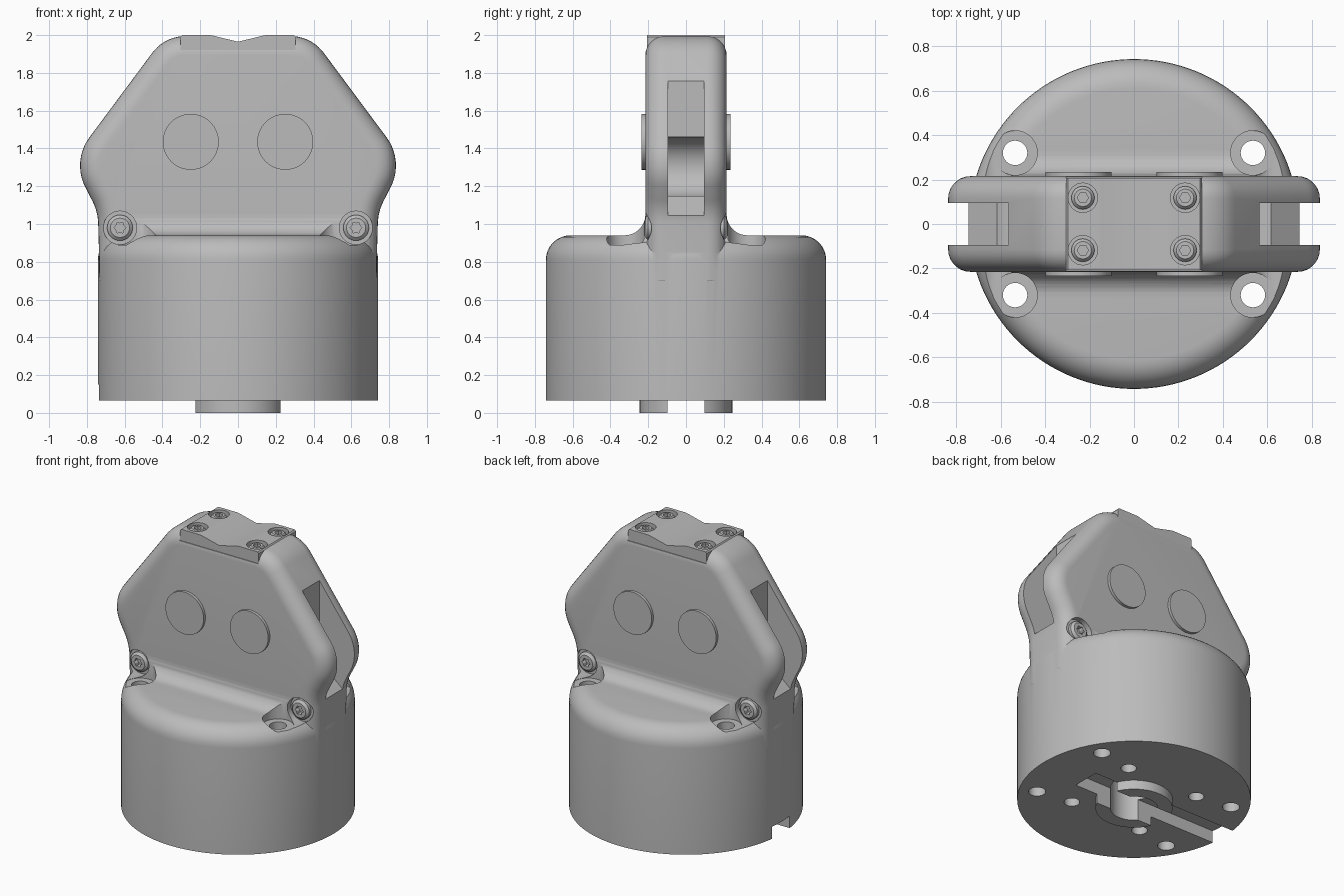
import bpy, bmesh, math
from mathutils import Vector, Matrix

if "Cube" in bpy.data.objects:
    bpy.data.objects.remove(bpy.data.objects["Cube"])

grey = bpy.data.materials.new("machined_grey")
grey.use_nodes = True
GREY = (0.5, 0.5, 0.5, 1)
grey.diffuse_color = GREY
grey.node_tree.nodes["Principled BSDF"].inputs["Base Color"].default_value = GREY


def to_object(name, bm):
    bmesh.ops.recalc_face_normals(bm, faces=bm.faces)
    mesh = bpy.data.meshes.new(name)
    bm.to_mesh(mesh)
    bm.free()
    mesh.materials.append(grey)
    obj = bpy.data.objects.new(name, mesh)
    bpy.context.collection.objects.link(obj)
    return obj


def cylinder(name, loc, r, depth, axis="Z", segs=48, r2=None):
    """Cylinder centred on loc; r2 is the radius at the +axis end."""
    bm = bmesh.new()
    rot = {"Z": Matrix(), "Y": Matrix.Rotation(-math.pi / 2, 4, "X")}[axis]
    bmesh.ops.create_cone(bm, cap_ends=True, segments=segs, radius1=r,
                          radius2=r if r2 is None else r2, depth=depth,
                          matrix=Matrix.Translation(loc) @ rot)
    return to_object(name, bm)


def box(name, lo, hi):
    bm = bmesh.new()
    lo, hi = Vector(lo), Vector(hi)
    bmesh.ops.create_cube(bm, size=1, matrix=Matrix.Translation((lo + hi) / 2)
                          @ Matrix.Diagonal((*(hi - lo), 1)))
    return to_object(name, bm)


def prism(name, outline, half, along_x=False, bevel=0):
    """Extrude an outline (horizontal, z) to +-half along y, or along x."""
    bm = bmesh.new()
    face = bm.faces.new([bm.verts.new((h, -half, z)) for h, z in outline])
    new = bmesh.ops.extrude_face_region(bm, geom=[face])["geom"]
    for v in new:
        if isinstance(v, bmesh.types.BMVert):
            v.co.y = half
    bmesh.ops.recalc_face_normals(bm, faces=bm.faces)
    if bevel:
        rim = [e for e in bm.edges if e.verts[0].co.y * e.verts[1].co.y > 0]
        bmesh.ops.bevel(bm, geom=rim, offset=bevel, segments=7, profile=0.5,
                        affect="EDGES", clamp_overlap=False)
    if along_x:
        bmesh.ops.rotate(bm, verts=bm.verts, matrix=Matrix.Rotation(math.pi / 2, 3, "Z"))
    return to_object(name, bm)


def combine(target, other, operation="DIFFERENCE"):
    mod = target.modifiers.new("bool", "BOOLEAN")
    mod.operation, mod.solver, mod.object = operation, "EXACT", other
    bpy.context.view_layer.objects.active = target
    bpy.ops.object.modifier_apply(modifier=mod.name)
    bpy.data.objects.remove(other)


def rounded(corners, segs=10):
    """Round each (x, z, radius) corner of an open path."""
    pts = []
    for i, (x, z, r) in enumerate(corners):
        p = Vector((x, z))
        if r == 0:
            pts.append(p)
            continue
        a = (Vector(corners[i - 1][:2]) - p).normalized()
        b = (Vector(corners[i + 1][:2]) - p).normalized()
        half = a.angle(b) / 2
        centre = p + (a + b).normalized() * r / math.sin(half)
        start = p + a * r / math.tan(half) - centre
        sweep = (math.pi - 2 * half) * (1 if start.x * b.y - start.y * b.x > 0 else -1)
        for k in range(segs + 1):
            t = sweep * k / segs
            c, s = math.cos(t), math.sin(t)
            pts.append(centre + Vector((start.x * c - start.y * s, start.x * s + start.y * c)))
    return pts


def mirrored(pts):
    return [(p[0], p[1]) for p in pts] + [(-p[0], p[1]) for p in reversed(pts)]


# Round base with a rounded top rim
bm = bmesh.new()
bmesh.ops.create_cone(bm, cap_ends=True, segments=128, radius1=0.742, radius2=0.742,
                      depth=0.875, matrix=Matrix.Translation((0, 0, 0.5025)))
top_rim = [e for e in bm.edges if all(v.co.z > 0.9 for v in e.verts)]
bmesh.ops.bevel(bm, geom=top_rim, offset=0.13, segments=8, profile=0.5, affect="EDGES")
body = to_object("body", bm)

# Upright head with rounded outline
side = rounded([(0.2, 1.995, 0), (0.388, 1.995, 0.22), (0.88, 1.333, 0.25),
                (0.742, 1.066, 0.28), (0.736, 0.85, 0), (0.734, 0.7, 0), (0.6, 0.5, 0)])
combine(body, prism("head", mirrored(side), 0.215, bevel=0.1), "UNION")

# Concave blend between head and base
arc = [(0.325 + 0.11 * math.cos(math.radians(a)), 1.05 + 0.11 * math.sin(math.radians(a)))
       for a in range(180, 271, 10)]
blend = prism("blend", mirrored(arc + [(0.325, 0.8)]), 0.8, along_x=True)
combine(blend, cylinder("trim", (0, 0, 1), 0.69, 1, segs=96), "INTERSECT")
combine(body, blend, "UNION")

# Pocket for the top plate
combine(body, box("pocket", (-0.305, -0.4, 1.92), (0.305, 0.4, 2.2)))

for s in (-1, 1):
    # Side slot with sloping floor and round cavity
    slot = [(s * x, z) for x, z in ((0.565, 1.19), (0.565, 2.0), (1, 2.0), (1, 1.04), (0.75, 1.04))]
    combine(body, prism("slot", slot, 0.095))
    combine(body, cylinder("cavity", (s * 0.565, 0, 1.3), 0.16, 0.19, "Y"))
    for t in (-1, 1):
        # Bolt holes, counterbores and screw seats
        combine(body, cylinder("bore", (s * 0.535, t * 0.32, 0.5), 0.055, 1.6, segs=32))
        combine(body, cylinder("counterbore", (s * 0.535, t * 0.32, 1.04), 0.1, 0.3))
        combine(body, cylinder("seat", (s * 0.625, t * 0.38, 0.98), 0.088, 0.4, "Y"))
        combine(body, cylinder("pin_hole", (s * 0.28, t * 0.28, 0.1), 0.05, 0.4, segs=32))

# Locating ring, key channel and central recess underneath
combine(body, cylinder("ring", (0, 0, 0.06), 0.245, 0.12, segs=64), "UNION")
combine(body, box("channel", (-1, -0.098, -0.1), (0.4, 0.098, 0.15)))
combine(body, cylinder("recess", (0, 0, 0.05), 0.15, 0.4, segs=64))

# Top plate with shallow V
plate = prism("top_plate", mirrored([(0.145, 2.0), (0.297, 2.0), (0.305, 1.99), (0.305, 1.92)])[::-1]
              + [(0, 1.965)], 0.206)


def screw(name, loc, r, axis, sign=1, points=6, star=1.0):
    """Low screw head with a socket, facing +-axis."""
    x, y, z = loc
    bm = bmesh.new()
    turn = {"Z": Matrix(), "Y": Matrix.Rotation(-sign * math.pi / 2, 4, "X")}[axis]
    place = Matrix.Translation(loc) @ turn
    bmesh.ops.create_cone(bm, cap_ends=True, segments=32, radius1=r, radius2=r, depth=0.06,
                          matrix=place @ Matrix.Translation((0, 0, -0.03)))
    bmesh.ops.create_cone(bm, cap_ends=True, segments=32, radius1=r, radius2=r * 0.75, depth=0.015,
                          matrix=place @ Matrix.Translation((0, 0, 0.0075)))
    bmesh.ops.remove_doubles(bm, verts=bm.verts, dist=1e-4)
    inner = [f for f in bm.faces if len(f.verts) > 4
             and abs((place.inverted() @ f.calc_center_median()).z) < 1e-4]
    bmesh.ops.delete(bm, geom=inner, context="FACES_ONLY")
    head = to_object(name, bm)
    # Socket, with every other corner pulled in for a star shape
    bm = bmesh.new()
    n = points * (2 if star < 1 else 1)
    ring = [r * 0.48 * (star if star < 1 and i % 2 else 1) for i in range(n)]
    f = bm.faces.new([bm.verts.new((q * math.cos(2 * math.pi * i / n),
                                    q * math.sin(2 * math.pi * i / n), -0.02))
                      for i, q in enumerate(ring)])
    up = bmesh.ops.extrude_face_region(bm, geom=[f])["geom"]
    bmesh.ops.translate(bm, vec=(0, 0, 0.06),
                        verts=[v for v in up if isinstance(v, bmesh.types.BMVert)])
    bm.transform(place)
    combine(head, to_object("socket", bm))
    return head


parts = [body, plate]
for s, sx in ((-1, "right"), (1, "left")):
    # Pivot pins through the head
    parts.append(cylinder(sx + "_pivot_pin", (s * 0.25, 0, 1.435), 0.148, 0.47, "Y", 64))
    for t, ty in ((-1, "front"), (1, "back")):
        # Plate screws and side screws
        x, y = s * 0.23, t * 0.118
        combine(plate, cylinder("screw_seat", (x, y, 2.0), 0.066, 0.07, segs=32))
        parts.append(screw(f"{ty}_{sx}_plate_screw", (x, y, 1.98), 0.052, "Z"))
        parts.append(screw(f"{ty}_{sx}_side_screw", (s * 0.625, t * 0.2, 0.98),
                           0.068, "Y", t, star=0.72))

# Smooth shading with sharp edges kept
bpy.ops.object.select_all(action="DESELECT")
for obj in parts:
    obj.select_set(True)
bpy.context.view_layer.objects.active = body
bpy.ops.object.shade_smooth_by_angle(angle=math.radians(30))
